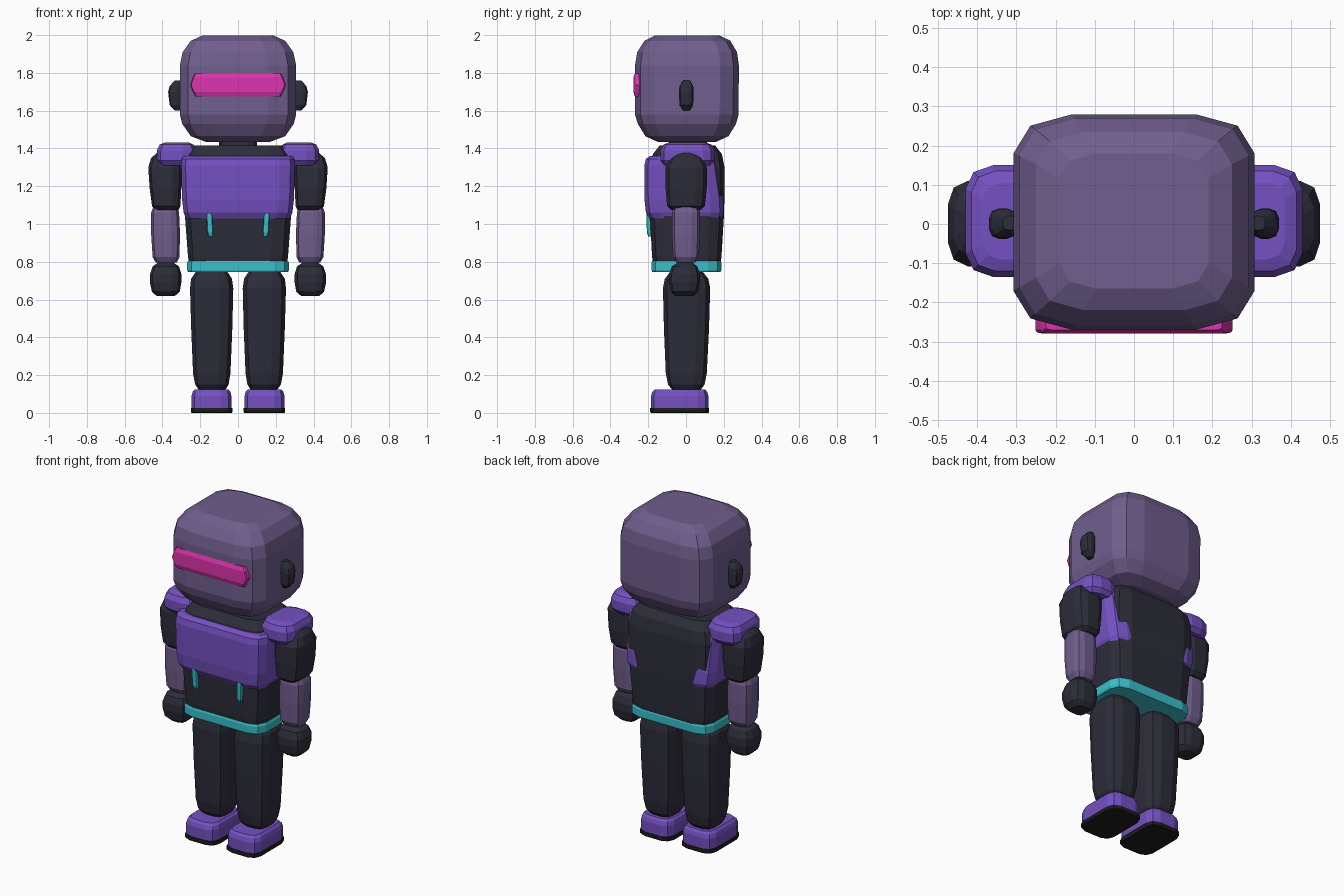
import bpy, bmesh


def material(name, r, g, b):
    m = bpy.data.materials.new(name)
    m.diffuse_color = (r, g, b, 1)
    return m


SKIN = material("dusty_violet", .162, .112, .268)
PURPLE = material("bright_purple", .178, .082, .54)
DARK = material("charcoal", .026, .026, .042)
CYAN = material("cyan", .042, .53, .60)
PINK = material("hot_pink", .72, .035, .42)
SOLE = material("sole_black", .012, .012, .014)


def ring_points(x0, x1, y0, y1, cx, cy):
    """Rectangle whose corners are rounded with two facets each."""
    pts = []
    k = .29
    for sx, sy, flip in ((1, 1, 0), (-1, 1, 1), (-1, -1, 0), (1, -1, 1)):
        x, y = (x1 if sx > 0 else x0), (y1 if sy > 0 else y0)
        corner = [(x, y - sy * cy), (x - sx * k * cx, y - sy * k * cy), (x - sx * cx, y)]
        pts += corner[::-1] if flip else corner
    return pts


def loft(name, mat, rings, c=(.05, .05), mirror=False):
    """Skin stacked rounded rings (z, x0, x1, y0, y1); corners shrink with the ring."""
    wide = max(r[2] - r[1] for r in rings)
    deep = max(r[4] - r[3] for r in rings)
    bm = bmesh.new()
    loops = []
    for z, x0, x1, y0, y1 in rings:
        pts = ring_points(x0, x1, y0, y1, c[0] * (x1 - x0) / wide, c[1] * (y1 - y0) / deep)
        loops.append([bm.verts.new((x, y, z)) for x, y in pts])
    n = len(loops[0])
    for a, b in zip(loops, loops[1:]):
        for i in range(n):
            j = (i + 1) % n
            bm.faces.new((a[i], a[j], b[j], b[i]))
    bm.faces.new(loops[0][::-1])
    bm.faces.new(loops[-1])
    bmesh.ops.recalc_face_normals(bm, faces=bm.faces)
    me = bpy.data.meshes.new(name)
    bm.to_mesh(me)
    bm.free()
    me.materials.append(mat)
    ob = bpy.data.objects.new(name, me)
    bpy.context.collection.objects.link(ob)
    if mirror:
        ob.modifiers.new("mirror", 'MIRROR')
    return ob


def sym(z, hx, y0, y1):
    return (z, -hx, hx, y0, y1)


# Head and neck
loft("head", SKIN, [
    sym(1.435, .17, -.15, .16), sym(1.465, .25, -.215, .225), sym(1.53, .295, -.255, .265),
    sym(1.58, .308, -.27, .278), sym(1.84, .308, -.27, .28), sym(1.91, .293, -.258, .27),
    sym(1.97, .25, -.22, .235), sym(1.997, .19, -.165, .18)], (.15, .10))
loft("neck", DARK, [sym(1.38, .10, -.09, .11), sym(1.46, .10, -.09, .11)], (.05, .05))

# Visor with pointed ends, and ears
loft("visor", PINK, [
    sym(1.675, .225, -.27, -.235), sym(1.70, .238, -.279, -.235),
    sym(1.735, .252, -.279, -.235), sym(1.775, .238, -.279, -.235),
    sym(1.798, .225, -.27, -.235)], (.015, .008))
loft("ear", DARK, [
    (1.60, .30, .335, -.015, .02), (1.63, .30, .362, -.034, .038),
    (1.70, .30, .37, -.038, .04), (1.73, .30, .362, -.034, .038),
    (1.76, .30, .335, -.015, .02)], (.025, .025), True)

# Torso, chest plate, belt and straps
loft("torso", DARK, [
    sym(.76, .255, -.17, .18), sym(.83, .265, -.18, .188), sym(1.03, .28, -.19, .20),
    sym(1.15, .287, -.195, .204), sym(1.30, .287, -.19, .204), sym(1.37, .27, -.175, .19),
    sym(1.415, .235, -.14, .155)], (.10, .08))
loft("chest_plate", PURPLE, [
    sym(1.03, .275, -.195, .19), sym(1.06, .288, -.212, .20), sym(1.13, .296, -.22, .197),
    sym(1.31, .301, -.22, .17), sym(1.345, .298, -.212, .16), sym(1.36, .29, -.19, .14)],
    (.08, .07))
loft("belt", CYAN, [
    sym(.745, .264, -.178, .183), sym(.755, .27, -.182, .187),
    sym(.795, .27, -.182, .187), sym(.805, .264, -.178, .183)], (.08, .07))
loft("strap", CYAN, [
    (.935, .135, .155, -.20, -.16), (.955, .133, .162, -.207, -.16),
    (1.035, .135, .166, -.21, -.16), (1.06, .145, .166, -.21, -.16)], (.008, .008), True)

# Shoulder pads, arms and hands
loft("shoulder_pad", PURPLE, [
    (1.31, .235, .415, -.115, .13), (1.335, .22, .43, -.135, .15),
    (1.39, .22, .43, -.135, .15), (1.42, .235, .415, -.12, .135),
    (1.432, .26, .385, -.09, .105)], (.07, .06), True)
loft("upper_arm", DARK, [
    (1.075, .315, .435, -.08, .08), (1.095, .305, .455, -.10, .10),
    (1.19, .30, .468, -.108, .11), (1.30, .295, .475, -.108, .11),
    (1.35, .29, .46, -.08, .085), (1.375, .30, .43, -.045, .05)], (.05, .06), True)
loft("forearm", SKIN, [
    (.795, .325, .435, -.05, .05), (.825, .31, .452, -.068, .068),
    (.95, .307, .46, -.075, .075), (1.06, .312, .46, -.075, .075),
    (1.10, .325, .445, -.06, .06)], (.045, .045), True)
loft("hand", DARK, [
    (.618, .335, .43, -.055, .04), (.642, .308, .456, -.08, .064),
    (.69, .30, .466, -.09, .075), (.735, .30, .466, -.09, .075),
    (.775, .312, .452, -.075, .06), (.795, .34, .425, -.045, .035)], (.05, .05), True)

# Legs, shoes and soles
loft("leg", DARK, [
    (.125, .065, .21, -.075, .08), (.15, .05, .227, -.095, .098),
    (.21, .04, .238, -.107, .11), (.45, .03, .248, -.117, .122),
    (.66, .025, .254, -.122, .128), (.71, .032, .248, -.112, .118),
    (.745, .055, .225, -.085, .09)], (.07, .07), True)
loft("shoe", PURPLE, [
    (.018, .035, .246, -.185, .118), (.09, .035, .246, -.185, .118),
    (.112, .04, .24, -.178, .112), (.125, .052, .228, -.165, .10)], (.055, .055), True)
loft("sole", SOLE, [
    (.0, .033, .246, -.186, .118), (.005, .03, .25, -.19, .122),
    (.026, .03, .25, -.19, .122)], (.055, .055), True)
